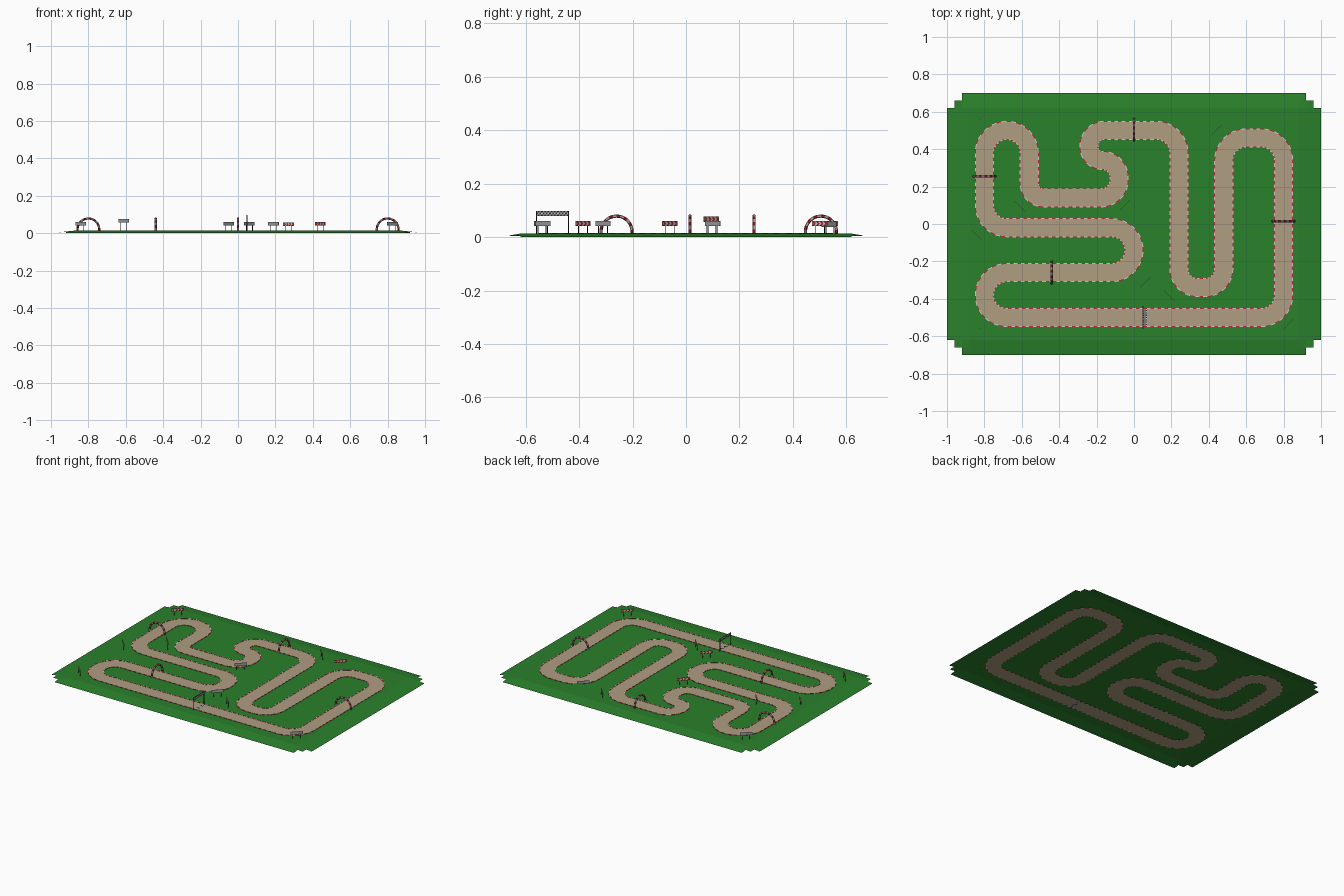
import bpy, bmesh, math
from mathutils import Vector, Matrix

if "Cube" in bpy.data.objects:
    bpy.data.objects.remove(bpy.data.objects["Cube"])


def mat(name, rgb):
    m = bpy.data.materials.new(name)
    m.diffuse_color = (*rgb, 1)
    m.use_nodes = True
    m.node_tree.nodes["Principled BSDF"].inputs["Base Color"].default_value = m.diffuse_color
    return m


GREEN = mat("grass", (0.023, 0.22, 0.025))
DIRT = mat("dirt", (0.43, 0.34, 0.22))
RED = mat("red", (0.45, 0.02, 0.02))
WHITE = mat("white", (0.62, 0.62, 0.62))
BLACK = mat("black", (0.02, 0.02, 0.02))
GREY = mat("grey", (0.35, 0.35, 0.35))
TOP = 0.013


def finish(bm, name, mats, matrix=None):
    bmesh.ops.recalc_face_normals(bm, faces=bm.faces)
    me = bpy.data.meshes.new(name)
    bm.to_mesh(me)
    bm.free()
    for m in mats:
        me.materials.append(m)
    ob = bpy.data.objects.new(name, me)
    bpy.context.collection.objects.link(ob)
    if matrix:
        ob.matrix_world = matrix
    return ob


def box(bm, lo, hi, mi=0):
    c = [(a + b) / 2 for a, b in zip(lo, hi)]
    s = [b - a for a, b in zip(lo, hi)]
    r = bmesh.ops.create_cube(bm, size=1, matrix=Matrix.Translation(c) @ Matrix.Diagonal((*s, 1)))
    for f in {f for v in r["verts"] for f in v.link_faces}:
        f.material_index = mi


# ground sheet: sloped rim and stepped corners
bm = bmesh.new()
bmesh.ops.create_grid(bm, x_segments=50, y_segments=35, size=1,
                      matrix=Matrix.Diagonal((1, 0.7, 1, 1)))
cut = []
for f in bm.faces:
    c = f.calc_center_median()
    x, y = abs(c.x), abs(c.y)
    if (x > 0.96 and y > 0.62) or (x > 0.92 and y > 0.66):
        cut.append(f)
bmesh.ops.delete(bm, geom=cut, context='FACES')
for v in bm.verts:
    k = min(1, (1 - abs(v.co.x)) / 0.12, (0.7 - abs(v.co.y)) / 0.08)
    v.co.z = TOP * max(0, k)
finish(bm, "ground", [GREEN])

# track centreline: corner x, y, fillet radius
CORNERS = [(0.8, -0.5, .12), (-0.8, -0.5, .12), (-0.8, -0.26, .12), (0, -0.26, .12),
           (0, -0.02, .12), (-0.8, -0.02, .12), (-0.8, 0.5, .12), (-0.56, 0.5, .12),
           (-0.56, 0.14, .075), (-0.08, 0.14, .095), (-0.08, 0.34, .09), (-0.24, 0.34, .07),
           (-0.24, 0.5, .08), (0.24, 0.5, .12), (0.24, -0.34, .1), (0.48, -0.34, .1),
           (0.48, 0.46, .12), (0.8, 0.46, .12)]


def centreline(step):
    dense, n = [], len(CORNERS)
    for i in range(n):
        p = Vector(CORNERS[i][:2])
        r = CORNERS[i][2]
        a = (Vector(CORNERS[i - 1][:2]) - p).normalized()
        b = (Vector(CORNERS[(i + 1) % n][:2]) - p).normalized()
        for k in range(17):
            t = k / 16 * math.pi / 2
            dense.append(p + (a + b) * r - b * r * math.cos(t) - a * r * math.sin(t))
    dense.append(dense[0])
    lens = [(dense[i + 1] - dense[i]).length for i in range(len(dense) - 1)]
    total = sum(lens)
    count = int(total / step) // 4 * 4
    out, i, acc = [], 0, 0
    for k in range(count):
        d = total * k / count
        while acc + lens[i] < d:
            acc += lens[i]
            i += 1
        out.append(dense[i].lerp(dense[i + 1], (d - acc) / max(lens[i], 1e-9)))
    return out


PATH = centreline(0.0095)


def ribbon(name, a, b, z0, z1, mats):
    bm = bmesh.new()
    n, rings = len(PATH), []
    for i, p in enumerate(PATH):
        t = (PATH[(i + 1) % n] - PATH[i - 1]).normalized()
        s = Vector((-t.y, t.x))
        rings.append([bm.verts.new((*(p + s * o), z)) for o, z in
                      ((a, z0), (b, z0), (b, z1), (a, z1))])
    for i in range(n):
        r, q = rings[i], rings[(i + 1) % n]
        for k in range(4):
            f = bm.faces.new((r[k], r[k - 1], q[k - 1], q[k]))
            f.material_index = (i // 2) % len(mats)
    finish(bm, name, mats)


ribbon("road", -0.047, 0.047, TOP - 0.001, TOP + 0.001, [DIRT])
ribbon("kerb_left", 0.046, 0.051, TOP - 0.0012, TOP + 0.0025, [RED, WHITE])
ribbon("kerb_right", -0.051, -0.046, TOP - 0.0012, TOP + 0.0025, [RED, WHITE])


# striped tube arches over the track
def arch(x, y, turn):
    bm = bmesh.new()
    R, r, zc = 0.058, 0.0065, 0.0205 - TOP
    pts = [(-R, -0.002, 0)]
    for k in range(27):
        t = k / 26 * math.pi
        pts.append((-R * math.cos(t), zc + R * math.sin(t), t))
    pts.append((R, -0.002, math.pi))
    rings = []
    for px, pz, t in pts:
        ring = []
        for k in range(8):
            u = (k + .5) * math.pi / 4
            o = r * math.cos(u)
            ring.append(bm.verts.new((px - o * math.cos(t), r * math.sin(u), pz + o * math.sin(t))))
        rings.append(ring)
    for i in range(len(rings) - 1):
        for k in range(8):
            f = bm.faces.new((rings[i][k], rings[i][k - 1], rings[i + 1][k - 1], rings[i + 1][k]))
            f.material_index = (i // 2) % 2
    bm.faces.new(rings[0])
    bm.faces.new(rings[-1])
    finish(bm, "arch", [WHITE, RED],
           Matrix.Translation((x, y, TOP)) @ Matrix.Rotation(turn, 4, 'Z'))


for x, y, turn in ((-0.8, 0.255, 0), (0.8, 0.015, 0), (-0.44, -0.26, math.pi / 2), (0, 0.505, math.pi / 2)):
    arch(x, y, turn)


# corner signs: striped face turned to the track, grey back, two posts
def sign(x, y, dx, dy, lift=0.0):
    bm = bmesh.new()
    w, h, zb = 0.04, 0.01, 0.028 + lift
    box(bm, (-w, 0, zb), (w, 0.0012, zb + 2 * h))
    for s in (-1, 1):
        box(bm, (s * 0.024 - 0.0012, 0, -0.001), (s * 0.024 + 0.0012, 0.0015, zb), 1)
    n = 8
    d = 2 * w / n
    for i in range(n):          # chevron stripes
        for z0, z1, s0, s1 in ((0, h, 0, d), (h, 2 * h, d, 0)):
            x0 = -w + i * d
            clip = lambda v: min(w, v)
            q = [(x0 + s0, z0), (clip(x0 + d + s0), z0), (clip(x0 + d + s1), z1), (x0 + s1, z1)]
            low = [bm.verts.new((a, -0.0002, zb + z)) for a, z in q]
            if i < n - 1:
                bm.faces.new(low).material_index = 2 + i % 2
            else:
                tri = [v for v in low if v.co.x < w - 1e-6]
                tri += [v for v in low if v.co.x >= w - 1e-6][:1]
                if len(tri) == 3:
                    bm.faces.new(tri).material_index = 3
    ang = math.atan2(dy, dx) + math.pi / 2
    finish(bm, "corner_sign", [GREY, BLACK, RED, WHITE],
           Matrix.Translation((x, y, TOP)) @ Matrix.Rotation(ang, 4, 'Z'))


for s in ((-.84, .54, 1, -1), (-.05, .10, -1, 1), (.06, -.31, -1, 1), (.825, -.535, -1, 1),
          (.44, .50, 1, -1), (-.84, -.54, 1, 1), (-.84, -.06, 1, 1), (-.61, .095, 1, 1, .016),
          (.19, -.385, 1, 1), (.27, .535, -1, -1, -.003)):
    sign(*s)

# start gantry with checkered banner
bm = bmesh.new()
for y in (-0.56, -0.44):
    box(bm, (0.046, y - 0.002, TOP - 0.001), (0.05, y + 0.002, 0.098), 1)
for i in range(20):
    for j in range(3):
        y, z = -0.56 + i * 0.006, 0.079 + j * 0.0063
        box(bm, (0.0465, y, z), (0.0495, y + 0.006, z + 0.0063), (i + j) % 2)
finish(bm, "start_gantry", [WHITE, BLACK])

# checkered start line
bm = bmesh.new()
for i in range(15):
    for j in range(3):
        x, y = 0.05 + j * 0.0062, -0.5465 + i * 0.0062
        box(bm, (x, y, TOP - 0.0014), (x + 0.0062, y + 0.0062, TOP + 0.0014), (i + j) % 2)
finish(bm, "start_line", [WHITE, BLACK])
